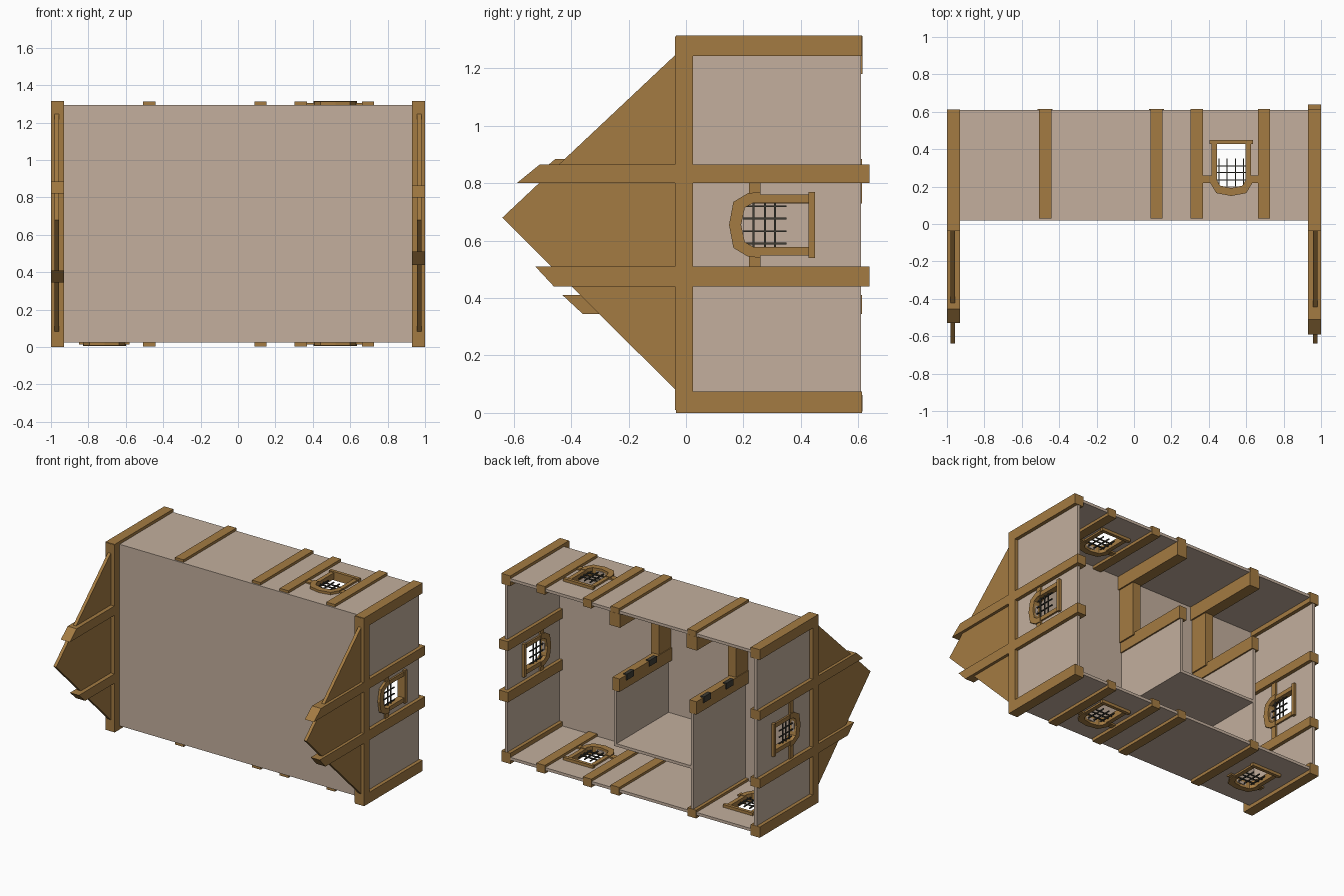
import bpy, bmesh

if "Cube" in bpy.data.objects:
    bpy.data.objects.remove(bpy.data.objects["Cube"])


def material(name, rgb):
    m = bpy.data.materials.new(name)
    lin = [((c / 255 + 0.055) / 1.055) ** 2.4 for c in rgb]
    m.diffuse_color = (*lin, 1)
    m.use_nodes = True
    m.node_tree.nodes["Principled BSDF"].inputs["Base Color"].default_value = m.diffuse_color
    return m


PLASTER = material("tan plaster", (195, 175, 157))
TIMBER = material("brown timber", (164, 123, 66))
IRON = material("dark iron", (62, 60, 52))


def prism(name, pts, axis, lo, hi, mat):
    """Extrude an outline of (across, y) points along x or z."""
    bm = bmesh.new()
    def place(a, y, d):
        return (d, y, a) if axis == 'x' else (a, y, d)
    bottom = [bm.verts.new(place(a, y, lo)) for a, y in pts]
    top = [bm.verts.new(place(a, y, hi)) for a, y in pts]
    bm.faces.new(bottom)
    bm.faces.new(top[::-1])
    n = len(pts)
    for i in range(n):
        j = (i + 1) % n
        bm.faces.new((bottom[i], top[i], top[j], bottom[j]))
    bmesh.ops.recalc_face_normals(bm, faces=bm.faces)
    me = bpy.data.meshes.new(name)
    bm.to_mesh(me)
    bm.free()
    me.materials.append(mat)
    ob = bpy.data.objects.new(name, me)
    bpy.context.collection.objects.link(ob)
    return ob


def rect(a0, a1, y0, y1):
    return [(a0, y0), (a1, y0), (a1, y1), (a0, y1)]


def box(name, x, y, z, mat):
    return prism(name, rect(*x, *y), 'z', *z, mat)


def window(axis, c, d, brace):
    """Arched timber window with iron grid, centred at c across, d deep."""
    def part(name, pts, t, mat=TIMBER):
        prism(name, [(c + a, y) for a, y in pts], axis, d - t, d + t, mat)
    outer = [(-.115, .26), (-.11, .215), (-.08, .165), (0, .15),
             (.08, .165), (.11, .215), (.115, .26)]
    inner = [(.077, .26), (.077, .235), (.06, .205), (0, .192),
             (-.06, .205), (-.077, .235), (-.077, .26)]
    part("window_arch", outer + inner, .027)
    part("window_sill", rect(-.115, .115, .427, .45), .03)
    for s in (-1, 1):
        part("window_jamb", rect(*sorted((s * .077, s * .106)), .26, .427), .022)
        part("window_brace", rect(*sorted((s * .11, s * brace)), .22, .26), .02)
    for y in (.235, .275, .31):
        part("window_bar", rect(-.08, .08, y - .003, y + .003), .004, IRON)
    for a in (-.065, -.022, .022, .065):
        part("window_bar", rect(a - .003, a + .003, .2, .35), .004, IRON)


def wall(name, axis, a0, a1, d, windows):
    """Plaster wall with a cut hole for each (centre, brace reach) window."""
    ob = prism(name, rect(a0, a1, .02, .61), axis, d - .01, d + .01, PLASTER)
    for c, brace in windows:
        cut = prism("window_cutter", rect(c - .09, c + .09, .2, .435), axis,
                    d - .1, d + .1, PLASTER)
        cut.hide_render = True
        mod = ob.modifiers.new("hole", 'BOOLEAN')
        mod.object = cut
        mod.operation = 'DIFFERENCE'
        mod.solver = 'EXACT'
        bpy.context.view_layer.objects.active = ob
        bpy.ops.object.modifier_apply(modifier=mod.name)
        bpy.data.objects.remove(cut)
        window(axis, c, d, brace)


# Plaster shell, open towards +y
box("ceiling_slab", (-.96, .96), (.02, .035), (.025, 1.295), PLASTER)
wall("right_wall", 'x', .03, 1.29, .965, [(.655, .145)])
wall("left_wall", 'x', .03, 1.29, -.965, [(.615, .205)])
wall("top_long_wall", 'z', -.96, .96, 1.285, [(.52, .15)])
wall("bottom_long_wall", 'z', -.96, .96, .035, [(.52, .15), (-.715, .135)])

# Timber end frames: corner posts, eaves beam and gable board
for s in (-1, 1):
    x = sorted((s * .93, s * 1.0))
    box("corner_post", x, (-.035, .613), (1.243, 1.315), TIMBER)
    box("corner_post", x, (-.035, .613), (0, .075), TIMBER)
    box("eaves_beam", x, (-.038, .025), (.01, 1.312), TIMBER)
    prism("gable_board", [(.08, -.036), (1.248, -.036), (.68, -.64)], 'x',
          *sorted((s * .958, s * .98)), TIMBER)

# Tall centre posts with slanted tips that cross the gables
for name, lo, hi, tip_lo, tip_hi, end, x in (
        ("right_post", .80, .865, -.59, -.51, .64, (.93, 1)),
        ("right_post", .44, .51, -.46, -.525, .64, (.93, 1)),
        ("left_post", .82, .885, -.53, -.455, .613, (-1, -.93)),
        ("left_post", .345, .41, -.36, -.43, .613, (-1, -.93))):
    prism(name, [(lo, end), (hi, end), (hi, tip_hi), (lo, tip_lo)], 'x', *x, TIMBER)

# Posts on the long walls
for cx in (-.475, .12, .335, .695):
    box("long_wall_post", (cx - .033, cx + .033), (.03, .614), (1.255, 1.313), TIMBER)
    box("long_wall_post", (cx - .033, cx + .033), (.03, .614), (.004, .062), TIMBER)

# Inner partitions with timber doorways and iron hinges
for cx, z0 in ((.12, .35), (-.475, .03)):
    box("partition", (cx - .01, cx + .01), (.03, .61), (z0, .76), PLASTER)
    box("upper_door_jamb", (cx - .04, cx + .04), (.03, .615), (1.18, 1.275), TIMBER)
    box("lower_door_jamb", (cx - .035, cx + .02), (.03, .613), (.73, .82), TIMBER)
    box("door_lintel", (cx - .03, cx + .03), (.03, .17), (.8, 1.2), TIMBER)
    for y in (.25, .5):
        box("hinge", (cx - .041, cx - .015), (y - .04, y + .04), (.785, .828), IRON)
box("corridor_partition", (-.475, .13), (.03, .61), (.34, .36), PLASTER)
